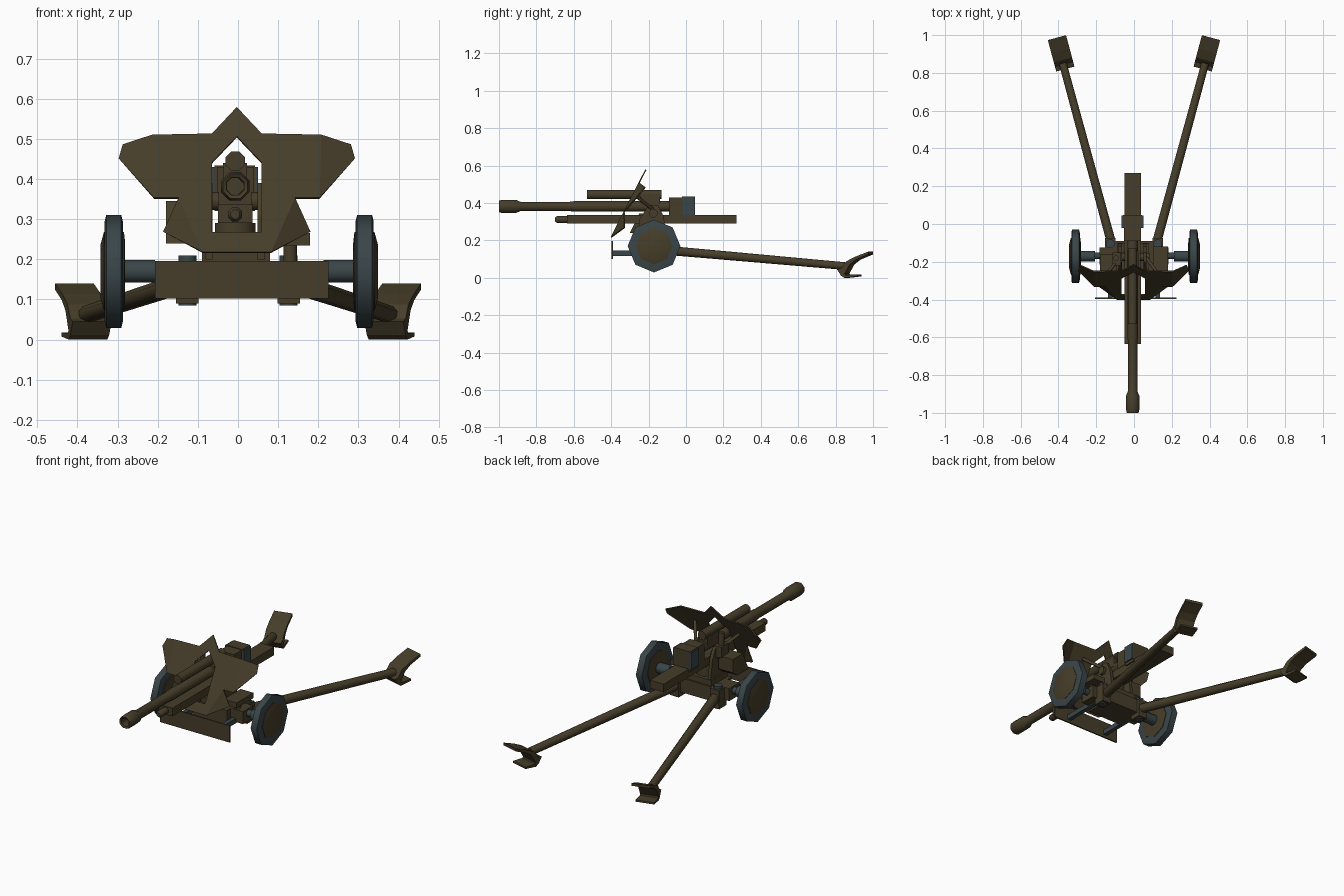
import bpy, bmesh, math
from mathutils import Vector, Matrix

if "Cube" in bpy.data.objects:
    bpy.data.objects.remove(bpy.data.objects["Cube"])


def material(name, rgb):
    m = bpy.data.materials.new(name)
    m.diffuse_color = (*rgb, 1)
    m.use_nodes = True
    m.node_tree.nodes["Principled BSDF"].inputs["Base Color"].default_value = m.diffuse_color
    return m


OLIVE = material("dark_olive", (0.062, 0.048, 0.023))
STEEL = material("blue_grey", (0.042, 0.060, 0.066))
CX = -0.007  # gun axis is slightly off centre


def finish(name, bm, mat, smooth=False):
    bmesh.ops.recalc_face_normals(bm, faces=bm.faces)
    me = bpy.data.meshes.new(name)
    bm.to_mesh(me)
    bm.free()
    me.materials.append(mat)
    if smooth:
        me.polygons.foreach_set("use_smooth", [True] * len(me.polygons))
        me.set_sharp_from_angle(angle=math.radians(50))
    ob = bpy.data.objects.new(name, me)
    bpy.context.collection.objects.link(ob)
    return ob


def box(name, x, y, z, mat=OLIVE):
    """Box from (min, max) ranges."""
    bm = bmesh.new()
    size = [b - a for a, b in (x, y, z)]
    mid = [(a + b) / 2 for a, b in (x, y, z)]
    bmesh.ops.create_cube(bm, size=1, matrix=Matrix.Translation(mid) @ Matrix.Diagonal((*size, 1)))
    return finish(name, bm, mat)


def lathe(name, origin, direction, profile, mat=OLIVE, sides=8, turn=0.5):
    """Spin (distance, radius) rings around an axis and cap the ends."""
    d = Vector(direction).normalized()
    up = Vector((0, 0, 1)) if abs(d.z) < 0.9 else Vector((0, 1, 0))
    u = d.cross(up).normalized()
    w = u.cross(d)
    bm = bmesh.new()
    rings = []
    for t, r in profile:
        ring = []
        for i in range(sides):
            a = 2 * math.pi * (i + turn) / sides
            ring.append(bm.verts.new(Vector(origin) + d * t + u * r * math.cos(a) + w * r * math.sin(a)))
        rings.append(ring)
    for a, b in zip(rings, rings[1:]):
        for i in range(sides):
            j = (i + 1) % sides
            bm.faces.new((a[i], a[j], b[j], b[i]))
    bm.faces.new(rings[0])
    bm.faces.new(rings[-1])
    return finish(name, bm, mat, True)


def extrude_yz(name, pts, half, mat=OLIVE, matrix=Matrix()):
    """Side profile of (y, z) points extruded along x."""
    bm = bmesh.new()
    sides = [[bm.verts.new(matrix @ Vector((x, y, z))) for y, z in pts] for x in (-half, half)]
    n = len(pts)
    for i in range(n):
        j = (i + 1) % n
        bm.faces.new((sides[0][i], sides[0][j], sides[1][j], sides[1][i]))
    bm.faces.new(sides[0])
    bm.faces.new(sides[1])
    return finish(name, bm, mat)


# Barrel with muzzle brake and hollow bore
lathe("barrel", (CX, 0, 0.382), (0, 1, 0),
      [(-0.80, 0.022), (-0.995, 0.024), (-1.0, 0.033), (-0.985, 0.038), (-0.91, 0.038),
       (-0.885, 0.027), (-0.62, 0.027), (-0.60, 0.030), (-0.06, 0.030)])
# Upper recoil cylinder, with a saddle joining it to the barrel
lathe("recoil_cylinder", (CX, 0, 0.445), (0, 1, 0), [(-0.53, 0.026), (-0.13, 0.026)])
box("cylinder_clamp", (CX - 0.03, CX + 0.03), (-0.24, -0.14), (0.38, 0.44))
# Cradle and its front rod
box("cradle", (-0.05, 0.036), (-0.635, 0.27), (0.29, 0.336))
lathe("cradle_rod", (CX, 0, 0.312), (0, 1, 0), [(-0.70, 0.012), (-0.69, 0.019), (-0.63, 0.019)])
# Breech
box("breech_ring", (-0.052, 0.038), (-0.09, -0.02), (0.334, 0.43))
box("breech_block", (-0.066, 0.05), (-0.02, 0.045), (0.336, 0.43), STEEL)
box("breech_guard", (-0.058, 0.042), (-0.022, 0.047), (0.32, 0.434))

# Shield: half drawn in (x, z, backward bend), on a sloped plane, then mirrored
panels = [
    [(0, .578, 0), (.062, .512, 0), (.062, .44, 0), (0, .505, 0)],
    [(.062, .512, 0), (.21, .509, 0), (.206, .352, 0), (.145, .352, 0), (.062, .352, 0), (.062, .44, 0)],
    [(.21, .509, 0), (.283, .485, .045), (.293, .45, .035), (.206, .352, 0)],
    [(.062, .352, 0), (.145, .352, 0), (.085, .217, 0), (.062, .217, 0), (.062, .267, 0)],
    [(.145, .352, 0), (.182, .268, .045), (.085, .217, 0)],
    [(0, .267, 0), (.062, .267, 0), (.062, .217, 0), (0, .217, 0)],
]
bm = bmesh.new()
for panel in panels:
    for s in (1, -1):
        bm.faces.new([bm.verts.new((s * x - 0.003, -0.215 - (0.578 - z) * 0.512 + bend, z))
                      for x, z, bend in panel])
bmesh.ops.remove_doubles(bm, verts=bm.verts, dist=0.0005)
shield = finish("shield", bm, OLIVE)
thick = shield.modifiers.new("thickness", "SOLIDIFY")
thick.thickness = 0.007
thick.offset = 0

# Lower carriage
box("carriage_body", (-0.11, 0.105), (-0.25, -0.09), (0.115, 0.195))
box("turntable", (-0.09, 0.08), (-0.24, -0.10), (0.195, 0.225))
lathe("turntable_pin", (CX, -0.17, 0.22), (0, 0, 1), [(0, 0.055), (0.07, 0.055)])
lathe("axle", (0, -0.168, 0.17), (1, 0, 0), [(-0.30, 0.019), (0.30, 0.019)], STEEL)
# Front apron plate and its arms
box("front_apron", (-0.207, 0.226), (-0.397, -0.389), (0.102, 0.196))

# Elevating and traversing gear behind the shield
extrude_yz("elevating_gear_box", [(-0.30, 0.24), (-0.20, 0.24), (-0.16, 0.27), (-0.16, 0.345), (-0.25, 0.345)],
           0.045, OLIVE, Matrix.Translation((-0.135, 0, 0)))
box("traverse_gear_box", (0.10, 0.18), (-0.27, -0.12), (0.235, 0.265))
lathe("traverse_gear_post", (0.13, -0.19, 0.17), (0, 0, 1), [(0, 0.018), (0.08, 0.018)])
box("sight_bracket", (-0.115, -0.07), (-0.22, -0.15), (0.34, 0.40))
lathe("sight", (-0.095, -0.18, 0.39), (0, 0, 1), [(0, 0.015), (0.08, 0.015)])

for s, side in ((-1, "left"), (1, "right")):
    # Wheel: tyre and domed disc
    o = (0.003, -0.171, 0.17)
    lathe(side + "_tyre", o, (s, 0, 0), [(0.29, 0.125), (0.294, 0.141), (0.331, 0.141), (0.335, 0.125)],
          STEEL, turn=0)
    lathe(side + "_wheel_disc", o, (s, 0, 0), [(0.284, 0.07), (0.287, 0.098), (0.337, 0.098), (0.346, 0.065)],
          turn=0)
    lathe(side + "_hub", o, (s, 0, 0), [(0.21, 0.03), (0.285, 0.03)], STEEL)
    # Saddle side plate, trunnion and shield strut
    x = CX + s * 0.065
    extrude_yz(side + "_saddle_plate", [(-0.25, 0.2), (-0.10, 0.2), (-0.12, 0.33), (-0.15, 0.39),
                                        (-0.20, 0.39), (-0.25, 0.31)], 0.009, OLIVE,
               Matrix.Translation((x, 0, 0)))
    lathe(side + "_trunnion", (CX, -0.175, 0.345), (s, 0, 0), [(0.04, 0.024), (0.09, 0.024)])
    lathe(side + "_shield_strut", (x, -0.17, 0.36), (s * 0.075, -0.10, 0.08), [(0, 0.009), (0.145, 0.009)])
    # Apron arm and carriage cheek
    box(side + "_apron_arm", (s * 0.125 - 0.012, s * 0.125 + 0.012), (-0.392, -0.16), (0.118, 0.145), STEEL)
    box(side + "_carriage_cheek", (s * 0.14 - 0.042, s * 0.14 + 0.042), (-0.215, -0.125), (0.125, 0.195))
    # Trail hinge
    hx = s * 0.126
    box(side + "_hinge_block", (hx - 0.028, hx + 0.028), (-0.14, -0.075), (0.09, 0.195))
    lathe(side + "_hinge_pin", (hx, -0.105, 0.085), (0, 0, 1), [(0, 0.024), (0.125, 0.024)], STEEL)
    # Trail leg
    a, b = Vector((s * 0.122, -0.09, 0.146)), Vector((s * 0.377, 0.85, 0.063))
    lathe(side + "_trail_leg", a, b - a, [(0, 0.026), ((b - a).length, 0.022)])
    # Spade: raised rear plate and ground foot
    m = Matrix.Translation((s * 0.366, 0.83, 0)) @ Matrix.Rotation(-s * math.radians(15), 4, "Z")
    extrude_yz(side + "_spade_plate", [(0, .035), (.04, .088), (.09, .113), (.162, .140), (.162, .125),
                                       (.095, .098), (.06, .072), (.03, .02)], 0.05, OLIVE, m)
    extrude_yz(side + "_spade_foot", [(-.01, .045), (.012, .012), (.03, 0), (.10, .008), (.10, .018),
                                      (.035, .016), (.02, .055)], 0.05, OLIVE, m)
